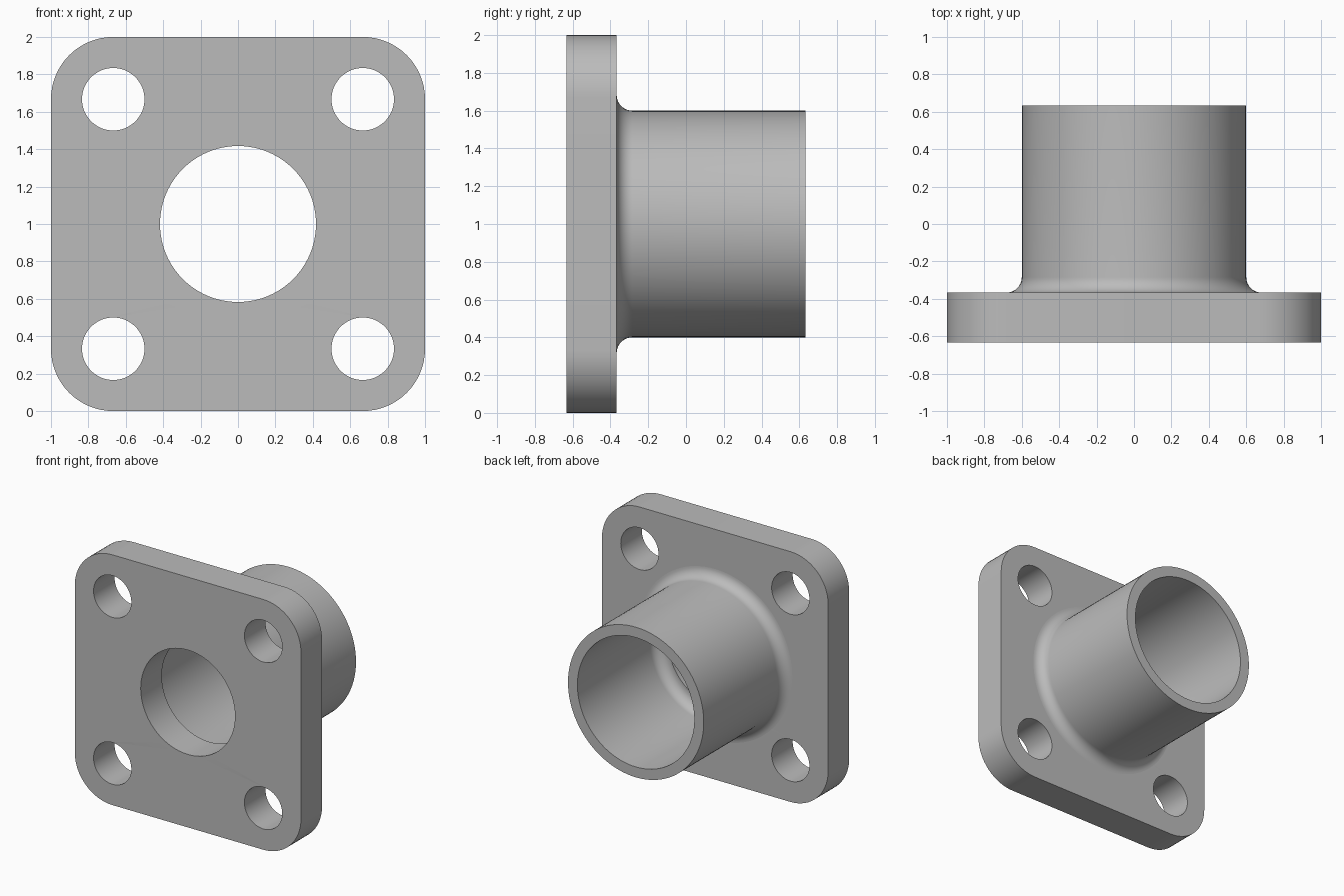
import bpy, bmesh
from math import sin, cos, pi, radians
from mathutils import Matrix, Vector

if "Cube" in bpy.data.objects:
    bpy.data.objects.remove(bpy.data.objects["Cube"], do_unlink=True)

FRONT, BACK, END = -0.633, -0.367, 0.633   # plate front, plate back, tube end (y)
CORNER, BOLT_POS, BOLT_R = 0.333, 0.667, 0.167
HOLE_R, BORE_R, TUBE_R, FILLET = 0.417, 0.517, 0.6, 0.083

grey = bpy.data.materials.new("plain_grey")
grey.use_nodes = True
grey.diffuse_color = (0.5, 0.5, 0.5, 1)
grey.node_tree.nodes["Principled BSDF"].inputs["Base Color"].default_value = (0.5, 0.5, 0.5, 1)


def arc(cx, cy, r, start, end, steps):
    """Points on an arc, angles in degrees."""
    angles = [radians(start + (end - start) * i / steps) for i in range(steps + 1)]
    return [(cx + r * cos(a), cy + r * sin(a)) for a in angles]


def finish(obj):
    """Weld, orient, shade and colour a part."""
    bm = bmesh.new()
    bm.from_mesh(obj.data)
    bmesh.ops.remove_doubles(bm, verts=bm.verts, dist=1e-5)
    bmesh.ops.recalc_face_normals(bm, faces=bm.faces)
    bm.to_mesh(obj.data)
    bm.free()
    obj.data.materials.clear()
    obj.data.materials.append(grey)
    bpy.ops.object.select_all(action='DESELECT')
    obj.select_set(True)
    bpy.context.view_layer.objects.active = obj
    bpy.ops.object.shade_smooth_by_angle(angle=radians(30))


# Flange plate: rounded square outline with a centre hole and four bolt holes
outline = []
for k, (sx, sy) in enumerate([(1, 1), (-1, 1), (-1, -1), (1, -1)]):
    outline += arc(sx * (1 - CORNER), sy * (1 - CORNER), CORNER, 90 * k, 90 * k + 90, 16)
loops = [outline, arc(0, 0, HOLE_R, 0, 360, 96)[:-1]]
loops += [arc(sx * BOLT_POS, sy * BOLT_POS, BOLT_R, 0, 360, 64)[:-1]
          for sx in (-1, 1) for sy in (-1, 1)]

curve = bpy.data.curves.new("flange_outline", 'CURVE')
curve.dimensions = '2D'
curve.fill_mode = 'BOTH'
curve.extrude = (BACK - FRONT) / 2
for points in loops:
    spline = curve.splines.new('POLY')
    spline.points.add(len(points) - 1)
    for p, (x, y) in zip(spline.points, points):
        p.co = (x, y, 0, 1)
    spline.use_cyclic_u = True
source = bpy.data.objects.new("flange_outline", curve)
bpy.context.collection.objects.link(source)
mesh = bpy.data.meshes.new_from_object(
    source.evaluated_get(bpy.context.evaluated_depsgraph_get()))
bpy.data.objects.remove(source, do_unlink=True)
bpy.data.curves.remove(curve)
mesh.transform(Matrix.Translation((0, (FRONT + BACK) / 2, 1)) @ Matrix.Rotation(pi / 2, 4, 'X'))
plate = bpy.data.objects.new("flange_plate", mesh)
bpy.context.collection.objects.link(plate)
finish(plate)

# Tube: (radius, y) section with fillets inside and out, rooted in the plate
root = BACK - 0.08
section = [(BORE_R - FILLET, root)]
section += arc(BORE_R - FILLET, BACK + FILLET, FILLET, -90, 0, 10)
section += [(BORE_R, END), (TUBE_R, END)]
section += arc(TUBE_R + FILLET, BACK + FILLET, FILLET, 180, 270, 10)
section += [(TUBE_R + FILLET, root)]

bm = bmesh.new()
verts = [bm.verts.new((r, y, 1)) for r, y in section]
edges = [bm.edges.new((v, verts[i - 1])) for i, v in enumerate(verts)]
bmesh.ops.spin(bm, geom=verts + edges, cent=Vector((0, 0, 1)), axis=(0, 1, 0),
               angle=2 * pi, steps=96, use_merge=True)
tube_mesh = bpy.data.meshes.new("flange_tube")
bm.to_mesh(tube_mesh)
bm.free()
tube = bpy.data.objects.new("flange_tube", tube_mesh)
bpy.context.collection.objects.link(tube)
finish(tube)
